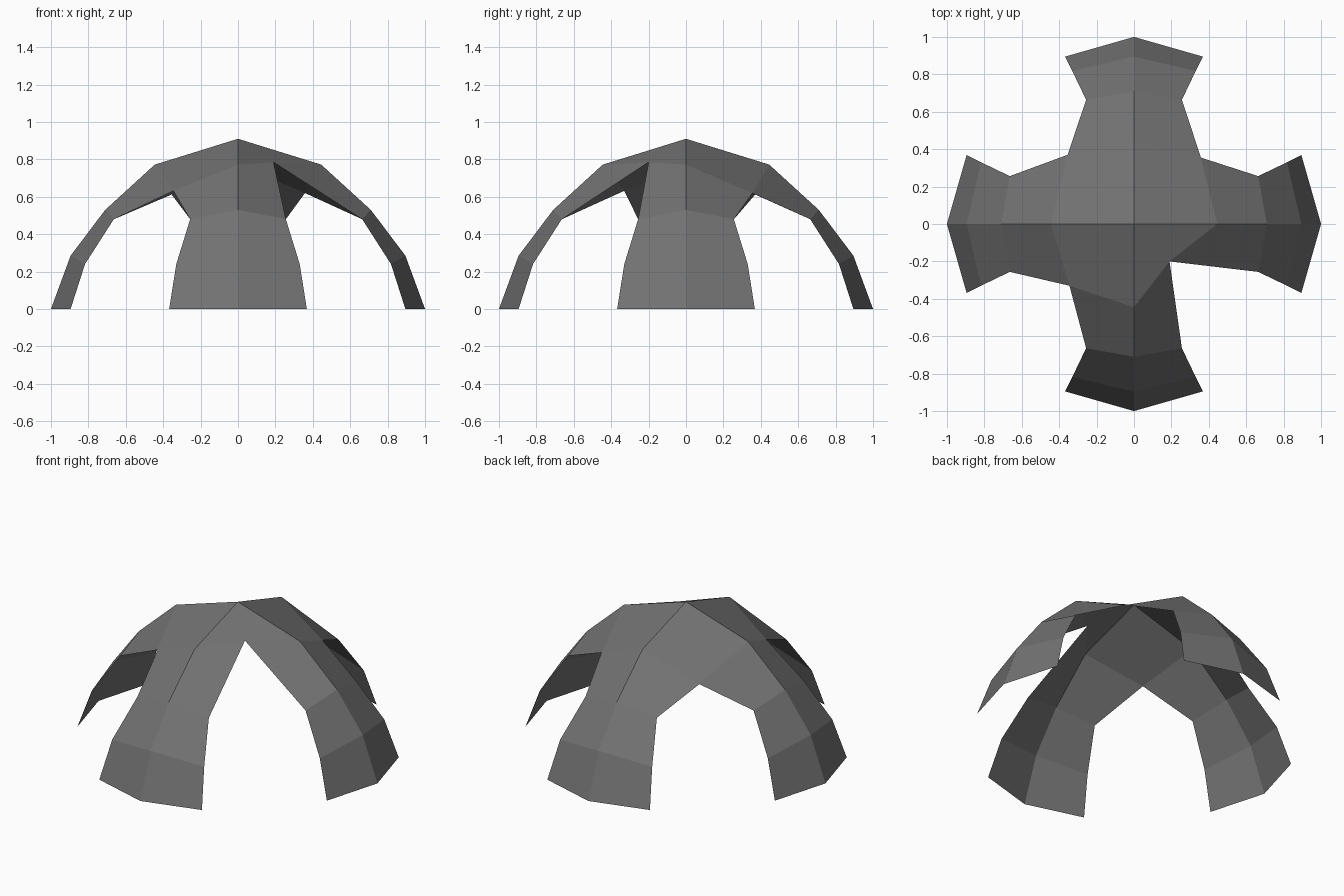
import bpy, bmesh
from mathutils import Matrix, Vector
from math import pi

cube = bpy.data.objects.get("Cube")
if cube:
    bpy.data.objects.remove(cube, do_unlink=True)

# One plain grey sheet colour
grey = bpy.data.materials.new("grey_sheet")
grey.use_nodes = True
colour = (0.17, 0.17, 0.17, 1)
grey.diffuse_color = colour
grey.node_tree.nodes["Principled BSDF"].inputs["Base Color"].default_value = colour

# Leg profile from foot to shoulder: the ridge line and the flared side edge
ridge = [(1.0, 0, 0), (0.895, 0, 0.285), (0.71, 0, 0.53), (0.445, 0, 0.772)]
edge = [(0.895, 0.368, 0), (0.818, 0.33, 0.24), (0.664, 0.256, 0.48)]
# Arch crowns between the legs, counter-clockwise from back left;
# the front left arch is cut much higher than the others
crowns = [(0.358, 0.355, 0.62), (-0.355, 0.37, 0.612),
          (-0.345, -0.33, 0.632), (0.19, -0.2, 0.785)]

bm = bmesh.new()


def add_face(points):
    bm.faces.new([bm.verts.new(p) for p in points])


for i in range(4):
    turn = Matrix.Rotation(i * pi / 2, 3, "Z")
    mid = [turn @ Vector(p) for p in ridge]
    left = [turn @ Vector(p) for p in edge] + [Vector(crowns[i])]
    right = [turn @ Vector((x, -y, z)) for x, y, z in edge] + [Vector(crowns[i - 1])]
    # Leg panels on both sides of the ridge
    for j in range(3):
        add_face([mid[j], left[j], left[j + 1], mid[j + 1]])
        add_face([right[j], mid[j], mid[j + 1], right[j + 1]])
    # Roof panel reaching from the peak to the arch crown
    next_mid = Matrix.Rotation(pi / 2, 3, "Z") @ mid[3]
    add_face([(0, 0, 0.91), mid[3], left[3], next_mid])

# Weld the panels into one open sheet
bmesh.ops.remove_doubles(bm, verts=bm.verts[:], dist=0.001)
bmesh.ops.recalc_face_normals(bm, faces=bm.faces[:])
if sum(f.normal.z for f in bm.faces) < 0:
    bmesh.ops.reverse_faces(bm, faces=bm.faces[:])
mesh = bpy.data.meshes.new("tent_canopy")
bm.to_mesh(mesh)
bm.free()
mesh.materials.append(grey)
canopy = bpy.data.objects.new("tent_canopy", mesh)
bpy.context.collection.objects.link(canopy)
